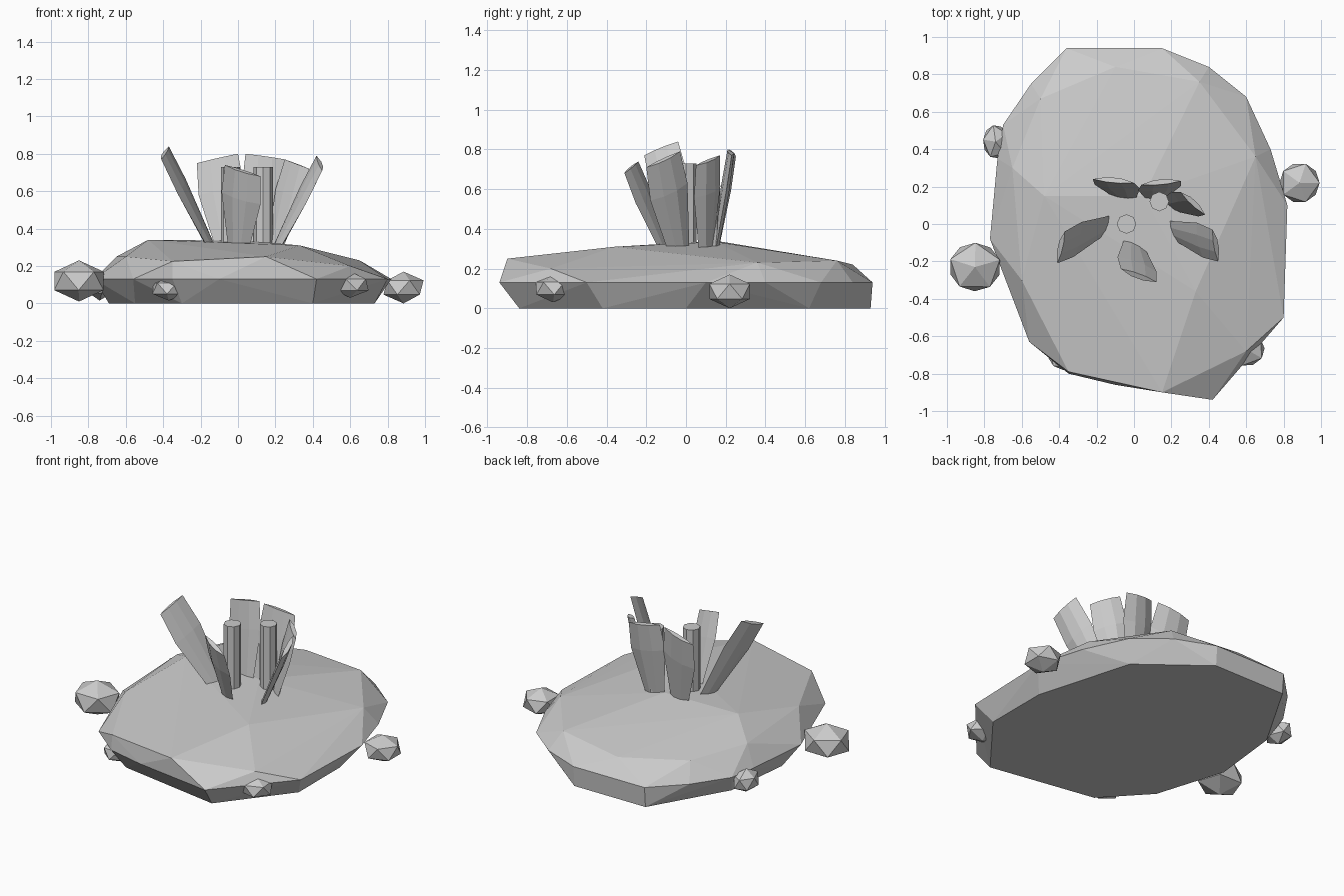
import bpy, bmesh, math
from mathutils import Vector, Matrix

cube = bpy.data.objects.get("Cube")
if cube:
    bpy.data.objects.remove(cube, do_unlink=True)

stone = bpy.data.materials.new("stone grey")
stone.use_nodes = True
GREY = (0.6, 0.6, 0.6, 1)
stone.diffuse_color = GREY
stone.node_tree.nodes["Principled BSDF"].inputs["Base Color"].default_value = GREY


def finish(name, bm):
    bmesh.ops.recalc_face_normals(bm, faces=bm.faces)
    mesh = bpy.data.meshes.new(name)
    bm.to_mesh(mesh)
    bm.free()
    mesh.materials.append(stone)
    obj = bpy.data.objects.new(name, mesh)
    bpy.context.collection.objects.link(obj)
    return obj


def hull(name, points):
    bm = bmesh.new()
    for p in points:
        bm.verts.new(p)
    res = bmesh.ops.convex_hull(bm, input=bm.verts)
    loose = {g for g in res["geom_interior"] + res["geom_unused"]
             if isinstance(g, bmesh.types.BMVert)}
    bmesh.ops.delete(bm, geom=list(loose), context='VERTS')
    return finish(name, bm)


# Faceted slab: widest outline, flat underside and domed top
rim = [(-.36, .94), (.15, .94), (.4, .84), (.6, .68), (.73, .4), (.82, .1),
       (.8, -.5), (.42, -.94), (-.1, -.86), (-.35, -.8), (-.56, -.63),
       (-.77, -.08), (-.73, .35), (-.7, .53), (-.55, .75)]
under = [(-.36, .93), (.15, .93), (.55, .62), (.73, 0), (.73, -.42), (.4, -.84),
         (-.3, -.72), (-.55, -.45), (-.69, 0), (-.64, .45)]
dome = [(-.48, .15, .34), (.05, .15, .335), (.33, -.36, .31), (.65, .36, .23),
        (.35, .76, .24), (-.5, .67, .24), (-.1, .84, .22), (-.65, .3, .25),
        (.15, -.9, .25), (-.35, -.79, .225), (.6, -.68, .2), (-.6, -.3, .25)]
hull("rock_slab", [(x, y, .13) for x, y in rim] + [(x, y, 0) for x, y in under] + dome)


# Pebbles around the rim
def pebble(name, centre, size, turn):
    bm = bmesh.new()
    bmesh.ops.create_icosphere(bm, subdivisions=1, radius=1)
    m = (Matrix.Translation(centre) @ Matrix.Diagonal((*size, 1))
         @ Matrix.Rotation(turn, 4, 'Z'))
    bmesh.ops.transform(bm, matrix=m, verts=bm.verts)
    finish(name, bm)


pebble("right_pebble", (-.85, -.23, .12), (.155, .145, .11), .3)
pebble("left_pebble", (.885, .22, .085), (.12, .12, .085), 0)
pebble("back_right_pebble", (-.74, .44, .09), (.075, .1, .075), .5)
pebble("front_right_pebble", (-.37, -.7, .08), (.1, .09, .065), .2)
pebble("front_left_pebble", (.6, -.67, .1), (.11, .1, .07), .7)


# Leaning blades: narrow foot, wide middle, slanted tip and a ridge on the outside
def blade(name, foot, tip_a, tip_b):
    foot, a, b = Vector(foot), Vector(tip_a), Vector(tip_b)
    top, half = (a + b) / 2, (b - a) / 2
    normal = half.cross(top - foot).normalized()
    if normal.dot(Vector((top.x - .03, top.y - .04, 0))) < 0:
        normal = -normal
    bm = bmesh.new()
    rings = []
    for t, width, thick in ((0, .55, .03), (.66, 1.1, .04), (1, 1, .03)):
        c = foot.lerp(top, t)
        section = ((-1, 0), (-.35, .6), (.35, .6), (1, 0), (.35, -.3), (-.35, -.3))
        rings.append([bm.verts.new(c + half * width * u + normal * thick * v)
                      for u, v in section])
    for low, high in zip(rings, rings[1:]):
        for i in range(6):
            j = (i + 1) % 6
            bm.faces.new((low[i], low[j], high[j], high[i]))
    bm.faces.new(rings[0])
    bm.faces.new(rings[-1])
    finish(name, bm)


blade("right_blade", (-.13, 0, .28), (-.37, -.04, .84), (-.41, -.21, .77))
blade("front_blade", (.0, -.1, .28), (-.07, -.24, .74), (.12, -.31, .68))
blade("left_blade", (.19, -.03, .27), (.42, -.03, .79), (.45, -.2, .71))
blade("back_left_blade", (.19, .1, .27), (.38, .05, .72), (.25, .17, .77))
blade("back_right_blade", (-.05, .14, .28), (-.22, .24, .75), (.0, .22, .8))
blade("back_blade", (.12, .14, .28), (.04, .21, .8), (.25, .23, .77))

# Upright rods
for name, x, y in (("centre_rod", -.04, 0), ("back_rod", .135, .12)):
    bm = bmesh.new()
    bmesh.ops.create_cone(bm, cap_ends=True, segments=8, radius1=.052, radius2=.052,
                          depth=.45, matrix=Matrix.Translation((x, y, .505)))
    finish(name, bm)
